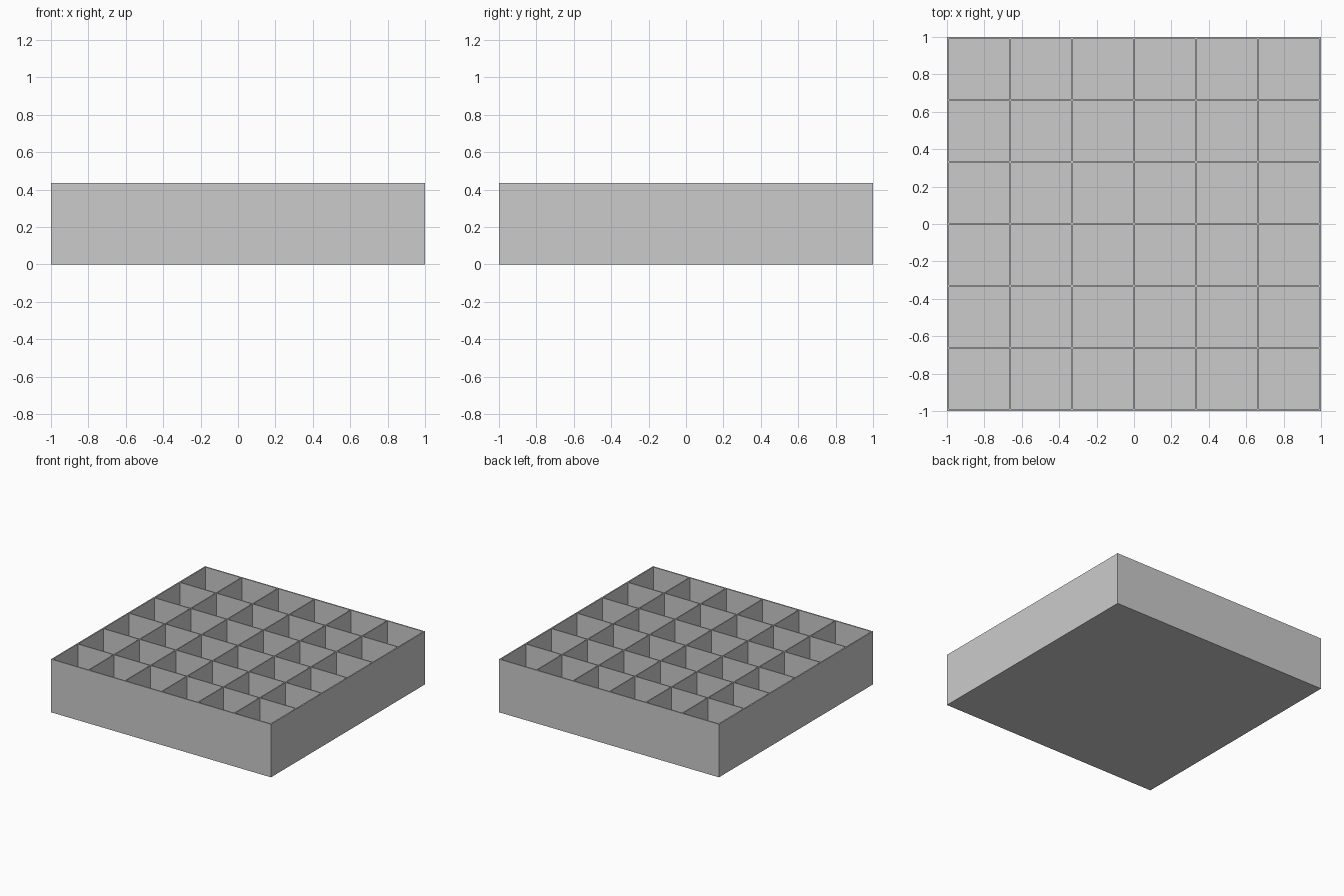
import bpy
import bmesh

cube = bpy.data.objects.get("Cube")
if cube:
    bpy.data.objects.remove(cube, do_unlink=True)

CELLS = 6
HEIGHT = 0.436
WALL = 0.0125
FLOOR = 0.0125
SPAN = 2 - WALL          # distance between outer wall centrelines

# Material
grey = bpy.data.materials.new("light grey")
colour = (0.6, 0.6, 0.6, 1)
grey.diffuse_color = colour
grey.use_nodes = True
grey.node_tree.nodes["Principled BSDF"].inputs["Base Color"].default_value = colour

bm = bmesh.new()

# Wall tops: a grid along the wall centrelines, each cell inset by half a wall
bmesh.ops.create_grid(bm, x_segments=CELLS, y_segments=CELLS, size=SPAN / 2)
bmesh.ops.translate(bm, verts=bm.verts, vec=(0, 0, HEIGHT))
cells = list(bm.faces)
bmesh.ops.inset_individual(bm, faces=cells, thickness=WALL / 2)

# Outer walls: push the rim out to full thickness, then drop it to the base
rim = [e for e in bm.edges if e.is_boundary]
for v in {v for e in rim for v in e.verts}:
    for axis in (0, 1):
        if abs(abs(v.co[axis]) - SPAN / 2) < 0.001:
            v.co[axis] = 1 if v.co[axis] > 0 else -1
skirt = bmesh.ops.extrude_edge_only(bm, edges=rim)["geom"]
for v in skirt:
    if isinstance(v, bmesh.types.BMVert):
        v.co.z = 0

# Underside
base = [e for e in skirt if isinstance(e, bmesh.types.BMEdge) and e.is_boundary]
bmesh.ops.contextual_create(bm, geom=base)

# Compartments: sink every cell to the floor
for face in cells:
    sunk = bmesh.ops.extrude_face_region(bm, geom=[face])["geom"]
    for v in sunk:
        if isinstance(v, bmesh.types.BMVert):
            v.co.z = FLOOR
    if face.is_valid:
        bmesh.ops.delete(bm, geom=[face], context='FACES_ONLY')

# Merge the coplanar strips into clean flat faces
bmesh.ops.recalc_face_normals(bm, faces=bm.faces)
bmesh.ops.dissolve_limit(bm, angle_limit=0.01, verts=bm.verts, edges=bm.edges)

mesh = bpy.data.meshes.new("compartment_tray")
bm.to_mesh(mesh)
bm.free()
mesh.materials.append(grey)
tray = bpy.data.objects.new("compartment_tray", mesh)
bpy.context.collection.objects.link(tray)
